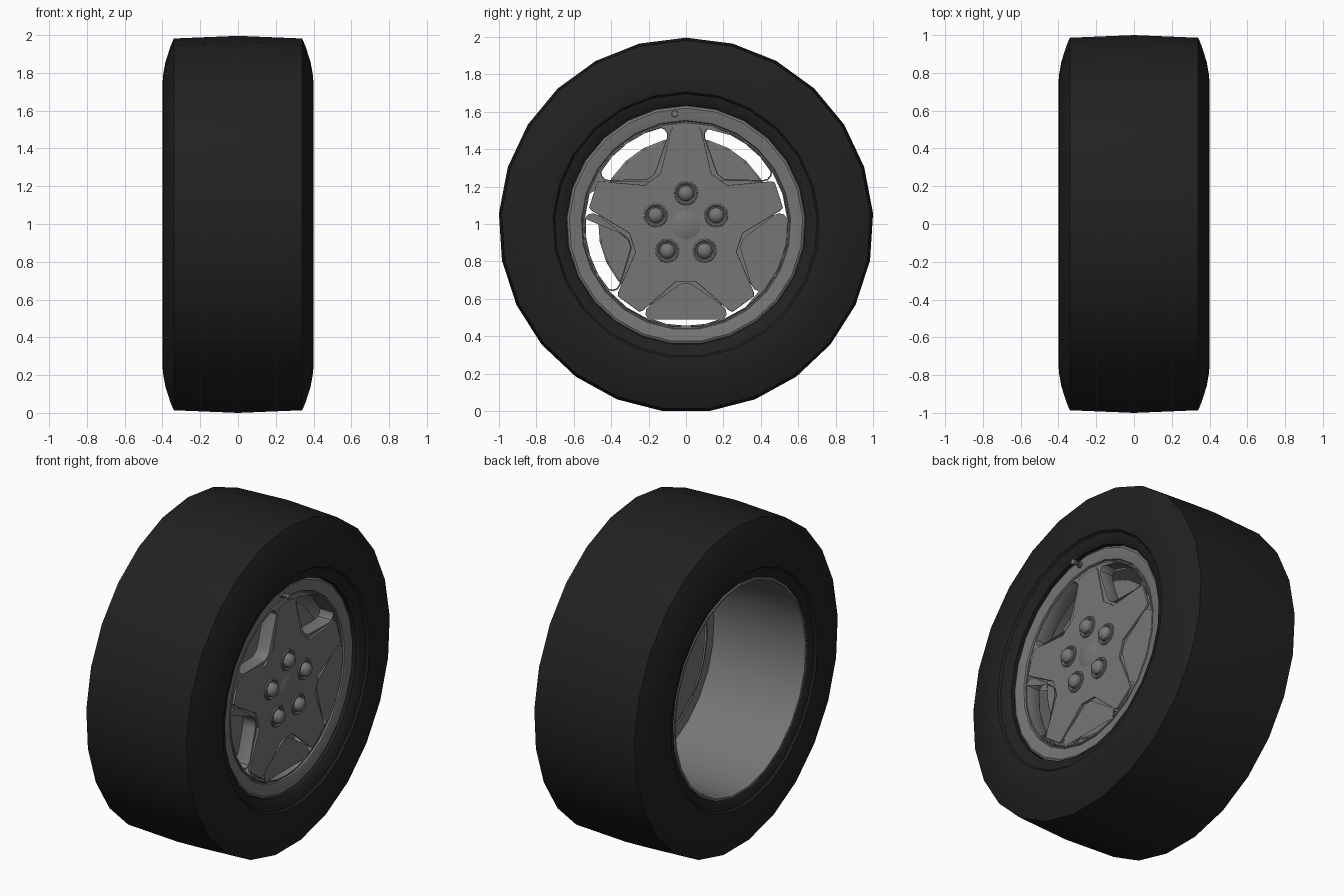
import bpy, bmesh, math
from mathutils import Matrix

if "Cube" in bpy.data.objects:
    bpy.data.objects.remove(bpy.data.objects["Cube"])

SIDES = 25
R = 1 / math.sin(math.radians(86.4))      # 25-gon whose width is 2
CZ = R * math.cos(math.pi / SIDES)        # axle height so the flat rests on z = 0


def material(name, v):
    m = bpy.data.materials.new(name)
    m.diffuse_color = (v, v, v, 1)
    m.use_nodes = True
    m.node_tree.nodes["Principled BSDF"].inputs["Base Color"].default_value = m.diffuse_color
    return m


RUBBER = material("rubber", 0.015)
METAL = material("metal", 0.18)


def smooth(ob, angle=32):
    bpy.ops.object.select_all(action='DESELECT')
    ob.select_set(True)
    bpy.context.view_layer.objects.active = ob
    bpy.ops.object.shade_smooth_by_angle(angle=math.radians(angle))


def lathe(name, profile, mat, sides=SIDES, closed=False, centre=(0, 0)):
    """Revolve (x, radius) points about the x direction through centre (y, z from axle)."""
    bm = bmesh.new()
    rings = []
    for i in range(sides):
        a = 2 * math.pi * i / sides
        rings.append([bm.verts.new((x, centre[0] + r * math.sin(a),
                                    CZ + centre[1] + r * math.cos(a))) for x, r in profile])
    n = len(profile)
    for i in range(sides):
        p, q = rings[i], rings[(i + 1) % sides]
        for j in range(n if closed else n - 1):
            k = (j + 1) % n
            bm.faces.new((p[j], p[k], q[k], q[j]))
    bmesh.ops.remove_doubles(bm, verts=bm.verts, dist=1e-5)
    bmesh.ops.recalc_face_normals(bm, faces=bm.faces)
    me = bpy.data.meshes.new(name)
    bm.to_mesh(me)
    bm.free()
    ob = bpy.data.objects.new(name, me)
    bpy.context.collection.objects.link(ob)
    me.materials.append(mat)
    smooth(ob)
    return ob


def turn(pts, deg):
    c, s = math.cos(math.radians(deg)), math.sin(math.radians(deg))
    return [(u * c + v * s, -u * s + v * c) for u, v in pts]


def plate(name, outlines, x0, x1, bevel):
    """Filled flat shape in the y-z plane, extruded from x0 to x1 with rounded edges."""
    cu = bpy.data.curves.new(name, 'CURVE')
    cu.dimensions = '2D'
    cu.fill_mode = 'BOTH'
    cu.extrude = (x1 - x0) / 2 - bevel
    cu.bevel_depth = bevel
    cu.bevel_resolution = 1
    cu.offset = -bevel
    for pts in outlines:
        sp = cu.splines.new('POLY')
        sp.points.add(len(pts) - 1)
        for p, (u, v) in zip(sp.points, pts):
            p.co = (u, v, 0, 1)
        sp.use_cyclic_u = True
    ob = bpy.data.objects.new(name, cu)
    bpy.context.collection.objects.link(ob)
    bpy.ops.object.select_all(action='DESELECT')
    ob.select_set(True)
    bpy.context.view_layer.objects.active = ob
    bpy.ops.object.convert(target='MESH')
    ob = bpy.context.view_layer.objects.active
    ob.data.transform(Matrix(((0, 0, 1, (x0 + x1) / 2), (1, 0, 0, 0),
                              (0, 1, 0, CZ), (0, 0, 0, 1))))
    ob.data.materials.clear()
    ob.data.materials.append(METAL)
    smooth(ob)
    return ob


# Tyre: mirrored half profile, from tread to bead
half = [(0.34, 0.988), (0.358, 0.945), (0.385, 0.86), (0.397, 0.79), (0.4, 0.745),
        (0.395, 0.712), (0.382, 0.702), (0.372, 0.66), (0.355, 0.64)]
lathe("tyre", [(0, R)] + half + [(-x, r) for x, r in reversed(half)], RUBBER, closed=True)

# Rim: open barrel at the back, stepped ring at the front
lathe("rim", [(-0.37, 0.645), (-0.37, 0.632), (-0.3, 0.625), (0.24, 0.615), (0.25, 0.543),
              (0.322, 0.543), (0.322, 0.556), (0.332, 0.56), (0.336, 0.572), (0.342, 0.625),
              (0.335, 0.637), (0.3, 0.645)], METAL, closed=True)

# Wheel face with five windows
half = [(0.02, 0.32), (0.045, 0.335), (0.19, 0.436), (0.206, 0.455), (0.208, 0.478),
        (0.197, 0.498), (0.105, 0.528)]
window = half + [(0, 0.538)] + [(-u, v) for u, v in reversed(half)]
disc = [p for i in range(SIDES) for p in turn([(0, 0.55)], 360 * i / SIDES)]
plate("wheel_face", [disc] + [turn(window, 36 + 72 * i) for i in range(5)], 0.235, 0.33, 0.008)

# Raised star on the spokes
spoke = [(-0.135, 0.275), (-0.082, 0.505), (-0.07, 0.522),
         (0.07, 0.522), (0.082, 0.505), (0.135, 0.275)]
plate("spoke_star", [[p for i in range(5) for p in turn(spoke, 72 * i)]], 0.32, 0.336, 0.004)

# Brake disc behind the windows
lathe("brake_disc", [(0.245, 0), (0.245, 0.46), (0.238, 0.47), (0.2, 0.47), (0.2, 0)], METAL)

# Centre cap and five lug nuts in raised collars
lathe("centre_cap", [(0.333, 0.085), (0.342, 0.06), (0.347, 0.03), (0.349, 0)], METAL)
for i in range(5):
    c = turn([(0, 0.17)], 72 * i)[0]
    lathe("lug_nut", [(0.325, 0.066), (0.343, 0.063), (0.346, 0.056), (0.338, 0.048),
                      (0.338, 0.042), (0.358, 0.041), (0.372, 0.031), (0.379, 0.015),
                      (0.381, 0)], METAL, sides=16, centre=c)

# Valve stem
lathe("valve_stem", [(0.32, 0.02), (0.35, 0.018), (0.352, 0.012), (0.375, 0.012),
                     (0.377, 0.017), (0.395, 0.017), (0.398, 0)], METAL, sides=10,
      centre=(-0.06, 0.595))
